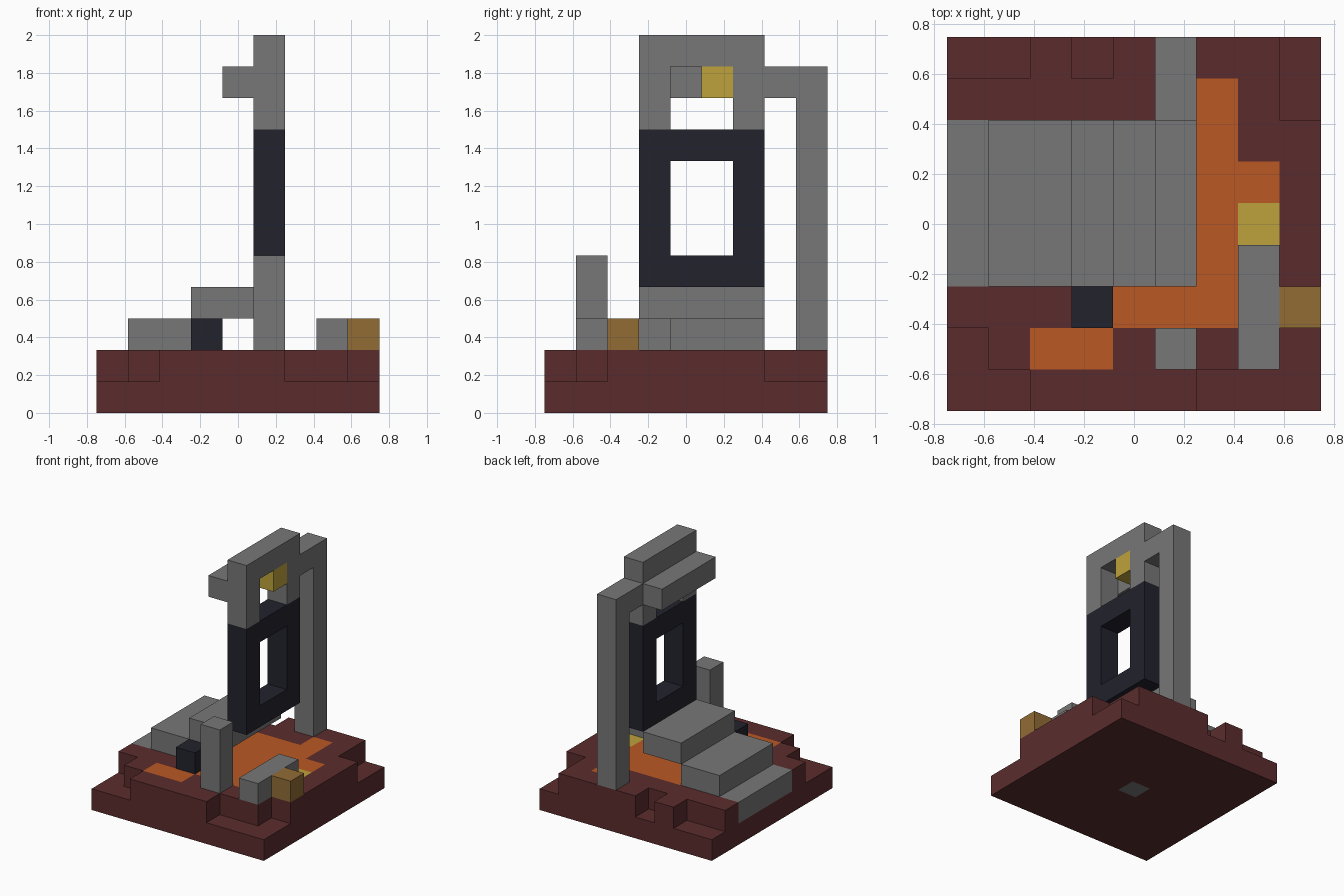
import bpy
import bmesh
from mathutils import Vector

cube = bpy.data.objects.get("Cube")
if cube:
    bpy.data.objects.remove(cube, do_unlink=True)

N = 9          # cells along each side of the base
CELL = 1 / 6   # size of one cell


def material(name, rgb):
    linear = [((c / 255 + 0.055) / 1.055) ** 2.4 for c in rgb] + [1]
    mat = bpy.data.materials.new(name)
    mat.use_nodes = True
    mat.diffuse_color = linear
    mat.node_tree.nodes["Principled BSDF"].inputs["Base Color"].default_value = linear
    return mat


dark_red = material("dark red rock", (91, 44, 45))
orange = material("lava orange", (187, 89, 35))
gold = material("gold", (190, 162, 60))
grey = material("stone grey", (119, 119, 119))
black = material("dark obsidian", (34, 34, 45))
brown = material("wood brown", (145, 108, 53))


def place(x, y, z):
    """Cell coordinates to model coordinates."""
    return Vector((x - N / 2, y - N / 2, z)) * CELL


def finish(name, bm, mats):
    bmesh.ops.recalc_face_normals(bm, faces=bm.faces)
    mesh = bpy.data.meshes.new(name)
    bm.to_mesh(mesh)
    bm.free()
    for mat in mats:
        mesh.materials.append(mat)
    obj = bpy.data.objects.new(name, mesh)
    bpy.context.collection.objects.link(obj)
    return obj


def extruded(name, bm, offset, mats):
    """Thicken the flat faces of bm by offset."""
    ret = bmesh.ops.extrude_face_region(bm, geom=bm.faces[:], use_keep_orig=True)
    moved = [v for v in ret["geom"] if isinstance(v, bmesh.types.BMVert)]
    bmesh.ops.translate(bm, verts=moved, vec=offset)
    return finish(name, bm, mats)


def slab(name, z, cells, paint, painted_side, mats):
    """One-cell-thick layer; paint(x, y) colours the faces on the painted side."""
    bm = bmesh.new()
    for x, y in cells:
        corners = [(x, y), (x + 1, y), (x + 1, y + 1), (x, y + 1)]
        bm.faces.new([bm.verts.new(place(cx, cy, z)) for cx, cy in corners])
    bmesh.ops.remove_doubles(bm, verts=bm.verts, dist=0.001)
    obj = extruded(name, bm, Vector((0, 0, CELL)), mats)
    for face in obj.data.polygons:
        if face.normal.z * painted_side > 0.5:
            x, y = (int(c / CELL + N / 2) for c in face.center[:2])
            face.material_index = paint(x, y)
    return obj


def box(name, mat, low, high):
    a, b = place(*low), place(*high)
    bm = bmesh.new()
    bmesh.ops.create_cube(bm, size=1)
    bmesh.ops.scale(bm, vec=b - a, verts=bm.verts)
    bmesh.ops.translate(bm, vec=(a + b) / 2, verts=bm.verts)
    return finish(name, bm, [mat])


def ring(name, mat, x, y0, y1, z0, z1, bottom=1):
    """Upright frame one cell thick; bottom=0 leaves it open below."""
    bm = bmesh.new()
    ys, zs = (y0, y0 + 1, y1 - 1, y1), (z0, z0 + bottom, z1 - 1, z1)
    for i in range(3):
        for j in range(3):
            if (i, j) == (1, 1) or zs[j] == zs[j + 1]:
                continue
            quad = [(ys[i], zs[j]), (ys[i + 1], zs[j]),
                    (ys[i + 1], zs[j + 1]), (ys[i], zs[j + 1])]
            bm.faces.new([bm.verts.new(place(x, y, z)) for y, z in quad])
    bmesh.ops.remove_doubles(bm, verts=bm.verts, dist=0.001)
    return extruded(name, bm, Vector((CELL, 0, 0)), [mat])


# Base: full lower layer with one stone cell underneath, notched upper layer
full = [(x, y) for x in range(N) for y in range(N)]
slab("base_lower", 0, full, lambda x, y: int(x == y == 4), -1, [dark_red, grey])

notches = {(0, 0), (1, 0), (0, 1), (6, 0), (7, 0), (8, 0), (8, 1),
           (8, 7), (8, 8), (0, 8), (1, 8), (3, 8)}
first_step = {(0, y) for y in range(3, 7)}


def ground_colour(x, y):
    if (x, y) == (7, 4):
        return 2
    lava = ((x == 6 and 2 <= y <= 7) or (3 <= x <= 5 and 2 <= y <= 6)
            or (y == 1 and x in (2, 3)) or (x, y) == (7, 5))
    return int(lava)


ground = [c for c in full if c not in notches | first_step]
slab("base_upper", 1, ground, ground_colour, 1, [dark_red, orange, gold])

# Stairs
for label, x0, x1, z in (("lower", 0, 1, 1), ("middle", 1, 3, 2), ("upper", 3, 5, 3)):
    box(label + "_step", grey, (x0, 3, z), (x1, 7, z + 1))

# Portal frame with stone arch, back beam and hanging gold block
ring("portal_frame", black, 5, 3, 7, 4, 9)
ring("stone_arch", grey, 5, 3, 7, 9, 12, bottom=0)
box("arch_ledge", grey, (4, 3, 10), (5, 7, 11))
box("gold_block", gold, (5, 5, 10), (6, 6, 11))

# Tall pillar joined to the arch
box("tall_pillar", grey, (5, 8, 2), (6, 9, 11))
box("pillar_beam", grey, (5, 7, 10), (6, 8, 11))

# Loose pieces on the ground
box("short_pillar", grey, (5, 1, 2), (6, 2, 5))
box("low_wall", grey, (7, 1, 2), (8, 4, 3))
box("chest", brown, (8, 2, 2), (9, 3, 3))
box("fallen_block", black, (3, 2, 2), (4, 3, 3))
